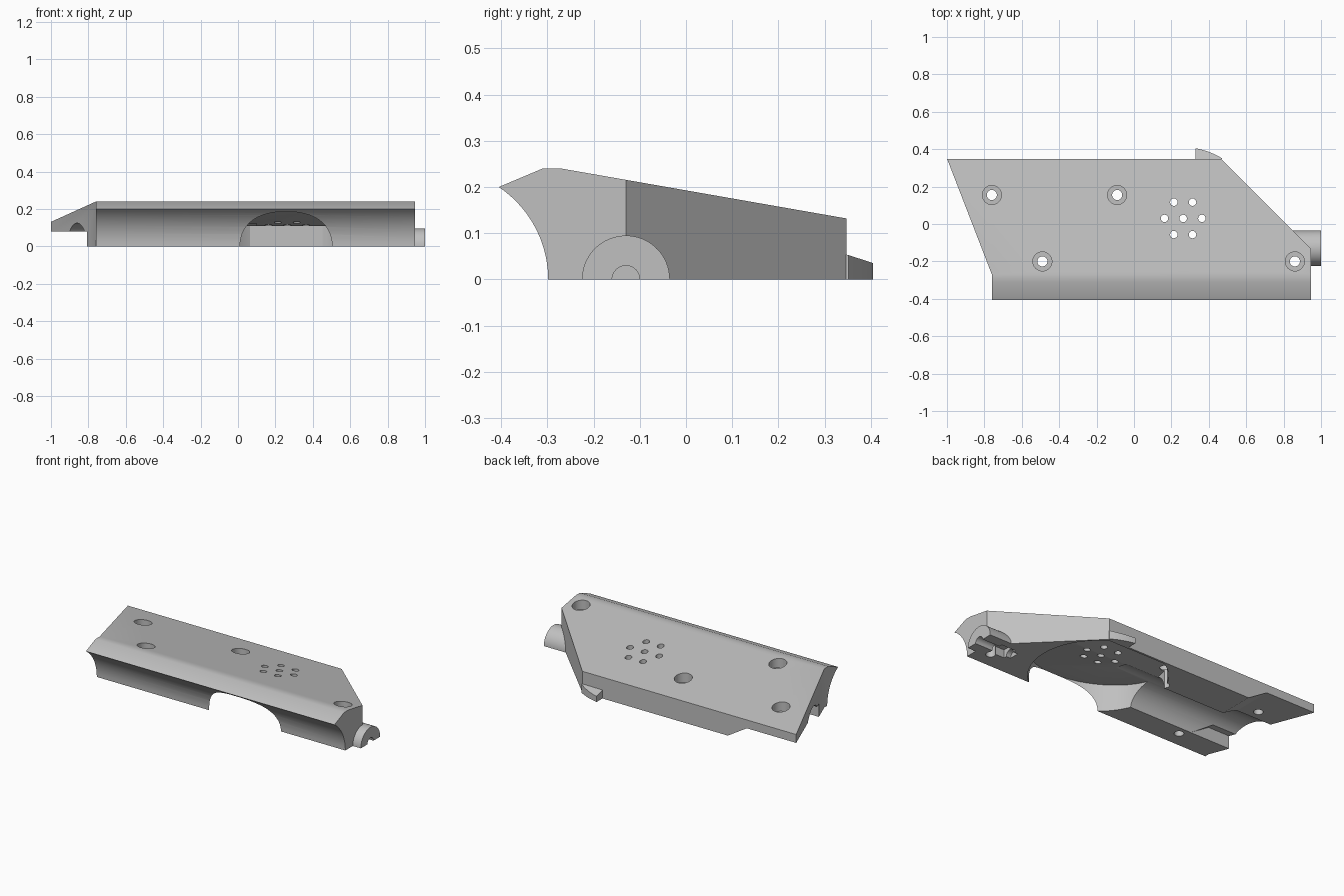
import bpy, bmesh
from math import cos, sin, pi, sqrt

cube = bpy.data.objects.get("Cube")
if cube:
    bpy.data.objects.remove(cube)

grey = bpy.data.materials.new("light grey")
grey.use_nodes = True
colour = (0.53, 0.53, 0.53, 1)
grey.diffuse_color = colour
grey.node_tree.nodes["Principled BSDF"].inputs["Base Color"].default_value = colour


def prism(name, points, axis, low, high):
    """Extrude a 2D outline along x, y or z."""
    place = {"x": lambda p, t: (t, p[0], p[1]),
             "y": lambda p, t: (p[0], t, p[1]),
             "z": lambda p, t: (p[0], p[1], t)}[axis]
    bm = bmesh.new()
    a = [bm.verts.new(place(p, low)) for p in points]
    b = [bm.verts.new(place(p, high)) for p in points]
    bm.faces.new(a)
    bm.faces.new(b)
    n = len(points)
    for i in range(n):
        j = (i + 1) % n
        bm.faces.new((a[i], a[j], b[j], b[i]))
    bmesh.ops.recalc_face_normals(bm, faces=bm.faces)
    mesh = bpy.data.meshes.new(name)
    bm.to_mesh(mesh)
    bm.free()
    mesh.materials.append(grey)
    obj = bpy.data.objects.new(name, mesh)
    bpy.context.collection.objects.link(obj)
    return obj


def circle(cx, cy, r, n=32):
    return [(cx + r * cos(2 * pi * i / n), cy + r * sin(2 * pi * i / n)) for i in range(n)]


def combine(obj, other, operation="DIFFERENCE"):
    """Apply a boolean and discard the helper."""
    mod = obj.modifiers.new("cut", "BOOLEAN")
    mod.operation = operation
    mod.solver = "EXACT"
    mod.object = other
    bpy.context.view_layer.objects.active = obj
    bpy.ops.object.modifier_apply(modifier=mod.name)
    bpy.data.objects.remove(other)


def top_z(y):
    return min(0.24, 0.24 - 0.175 * (y + 0.27))


# Shell: concave front and sloping top, trimmed to the plan outline
radius = 0.2404
profile = [(-0.5384 + sqrt(radius ** 2 - z * z), z)
           for z in (0.2 * sin(pi / 2 * i / 14) for i in range(15))]
profile += [(-0.31, 0.24), (-0.27, 0.24), (0.347, 0.132), (0.347, 0)]
shell = prism("shell", profile, "x", -1.1, 1.1)
plan = [(-0.76, -0.5), (0.945, -0.5), (0.945, -0.13), (0.468, 0.347),
        (0.468, 0.5), (-1.058, 0.5), (-0.76, -0.27)]
combine(shell, prism("plan_trim", plan, "z", -0.1, 0.4), "INTERSECT")

# Raised underside at the tapered end
step = [(-0.5, -0.02), (-0.53, 0), (-0.66, 0.08), (-1.2, 0.08), (-1.2, -0.02)]
combine(shell, prism("end_step", step, "y", -0.15, 0.5))

# Half-round channel underneath
combine(shell, prism("channel", circle(-0.01, -0.015, 0.14, 48), "x", -1.2, 0.1))

# Round cavity with an angled ceiling, opening through the front
cavity = prism("cavity", circle(0.257, 0, 0.387, 96), "z", -0.1, 0.3)
limits = [(-0.5, -0.05), (-0.5, 0.205), (0.045, 0.11), (0.335, 0.11), (0.335, -0.05)]
combine(cavity, prism("cavity_limits", limits, "x", -0.5, 1), "INTERSECT")
combine(shell, cavity)

# End spigot with a small bore and an inner pocket
arc = [(-0.13 + 0.095 * cos(pi * i / 32), 0.095 * sin(pi * i / 32)) for i in range(33)]
combine(shell, prism("spigot", arc, "x", 0.82, 1.0), "UNION")
combine(shell, prism("bore", circle(-0.13, 0, 0.03, 24), "x", 0.75, 1.1))
pocket = [(-0.18, -0.02), (-0.08, -0.02), (-0.08, 0.05), (-0.18, 0.05)]
combine(shell, prism("pocket", pocket, "x", 0.78, 0.88))

# Counterbored screw holes
for x, y in ((-0.76, 0.155), (-0.09, 0.155), (-0.49, -0.2), (0.86, -0.2)):
    combine(shell, prism("screw_hole", circle(x, y, 0.027), "z", -0.1, 0.4))
    combine(shell, prism("counterbore", circle(x, y, 0.051), "z", top_z(y) - 0.05, 0.4))

# Cluster of seven vent holes
vents = [(0.263, 0.03)] + circle(0.263, 0.03, 0.1, 6)
for x, y in vents:
    combine(shell, prism("vent", circle(x, y, 0.02, 16), "z", 0.05, 0.4))

# Curved lug on the back wall
edge = [0.33 + 0.14 * i / 12 for i in range(13)]
outline = [(x, sqrt(0.411 ** 2 - (x - 0.257) ** 2)) for x in edge]
lug = prism("back_lug", outline + [(0.468, 0.34), (0.33, 0.34)], "z", 0, 0.055)
for v in lug.data.vertices:
    if v.co.z > 0.01:
        v.co.z -= 0.33 * max(0, v.co.y - 0.345)

# Smooth curves with crisp edges
for obj in (shell, lug):
    bpy.ops.object.select_all(action="DESELECT")
    obj.select_set(True)
    bpy.context.view_layer.objects.active = obj
    bpy.ops.object.shade_smooth_by_angle(angle=pi / 7)
